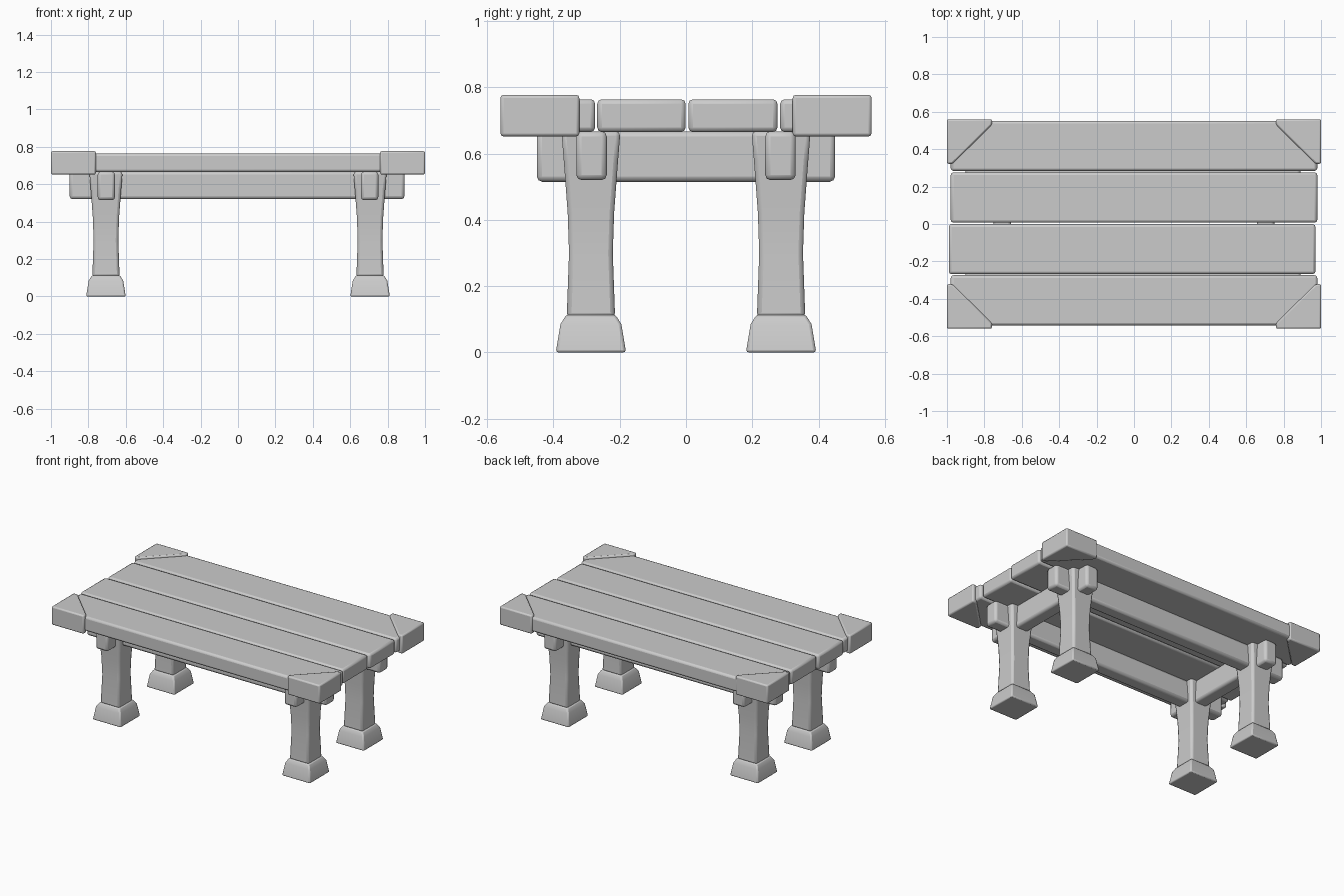
import bpy, bmesh, math

if "Cube" in bpy.data.objects:
    bpy.data.objects.remove(bpy.data.objects["Cube"])


def finish(name, bm, bevel, segments=2):
    bmesh.ops.recalc_face_normals(bm, faces=bm.faces)
    mesh = bpy.data.meshes.new(name)
    bm.to_mesh(mesh)
    bm.free()
    ob = bpy.data.objects.new(name, mesh)
    bpy.context.collection.objects.link(ob)
    mod = ob.modifiers.new("Bevel", 'BEVEL')
    mod.width = bevel
    mod.segments = segments
    mod.limit_method = 'ANGLE'
    mod.angle_limit = math.radians(35)
    bpy.context.view_layer.objects.active = ob
    ob.select_set(True)
    bpy.ops.object.shade_smooth_by_angle(angle=math.radians(40))
    ob.select_set(False)
    return ob


def loft(bm, rings):
    """Skin a list of equal-length vertex rings and cap both ends."""
    rows = [[bm.verts.new(p) for p in ring] for ring in rings]
    n = len(rows[0])
    for a, b in zip(rows, rows[1:]):
        for i in range(n):
            j = (i + 1) % n
            bm.faces.new((a[i], a[j], b[j], b[i]))
    bm.faces.new(rows[0][::-1])
    bm.faces.new(rows[-1])


def box(name, x0, x1, y0, y1, z0, z1, bevel):
    bm = bmesh.new()
    outline = [(x0, y0), (x1, y0), (x1, y1), (x0, y1)]
    loft(bm, [[(x, y, z) for x, y in outline] for z in (z0, z1)])
    return finish(name, bm, bevel)


def post(name, cx, cy, profile, bevel):
    """Square post from (half width, height) pairs."""
    corners = [(-1, -1), (1, -1), (1, 1), (-1, 1)]
    bm = bmesh.new()
    loft(bm, [[(cx + sx * h, cy + sy * h, z) for sx, sy in corners]
              for h, z in profile])
    return finish(name, bm, bevel)


# Table top planks, slightly staggered
planks = [(-0.98, 0.98, -0.542, -0.274), (-0.99, 0.97, -0.268, -0.001),
          (-0.98, 0.98, 0.007, 0.276), (-0.98, 0.98, 0.284, 0.552)]
for i, (x0, x1, y0, y1) in enumerate(planks):
    box(f"plank_{i + 1}", x0, x1, y0, y1, 0.665, 0.764, 0.014)

# Rails under the top: two long, two across
for s in (-1, 1):
    box("long_rail", -0.9, 0.89, s * 0.285 - 0.046, s * 0.285 + 0.046,
        0.52, 0.667, 0.016)
    box("cross_rail", s * 0.704 - 0.046, s * 0.704 + 0.046, -0.45, 0.45,
        0.515, 0.667, 0.016)

# Legs, feet and corner caps
leg = [(0.073, 0.105), (0.066, 0.30), (0.070, 0.42), (0.082, 0.58), (0.089, 0.667)]
foot = [(0.106, 0.0), (0.092, 0.085), (0.074, 0.114)]
cap = [(1.0, 0.56), (0.76, 0.56), (0.76, 0.53), (0.97, 0.322), (1.0, 0.322)]
for sx in (-1, 1):
    for sy in (-1, 1):
        post("leg", sx * 0.706, sy * 0.287, leg, 0.014)
        post("foot", sx * 0.706, sy * 0.287, foot, 0.008)
        bm = bmesh.new()
        loft(bm, [[(sx * x, sy * y, z) for x, y in cap] for z in (0.652, 0.777)])
        finish("corner_cap", bm, 0.009)
